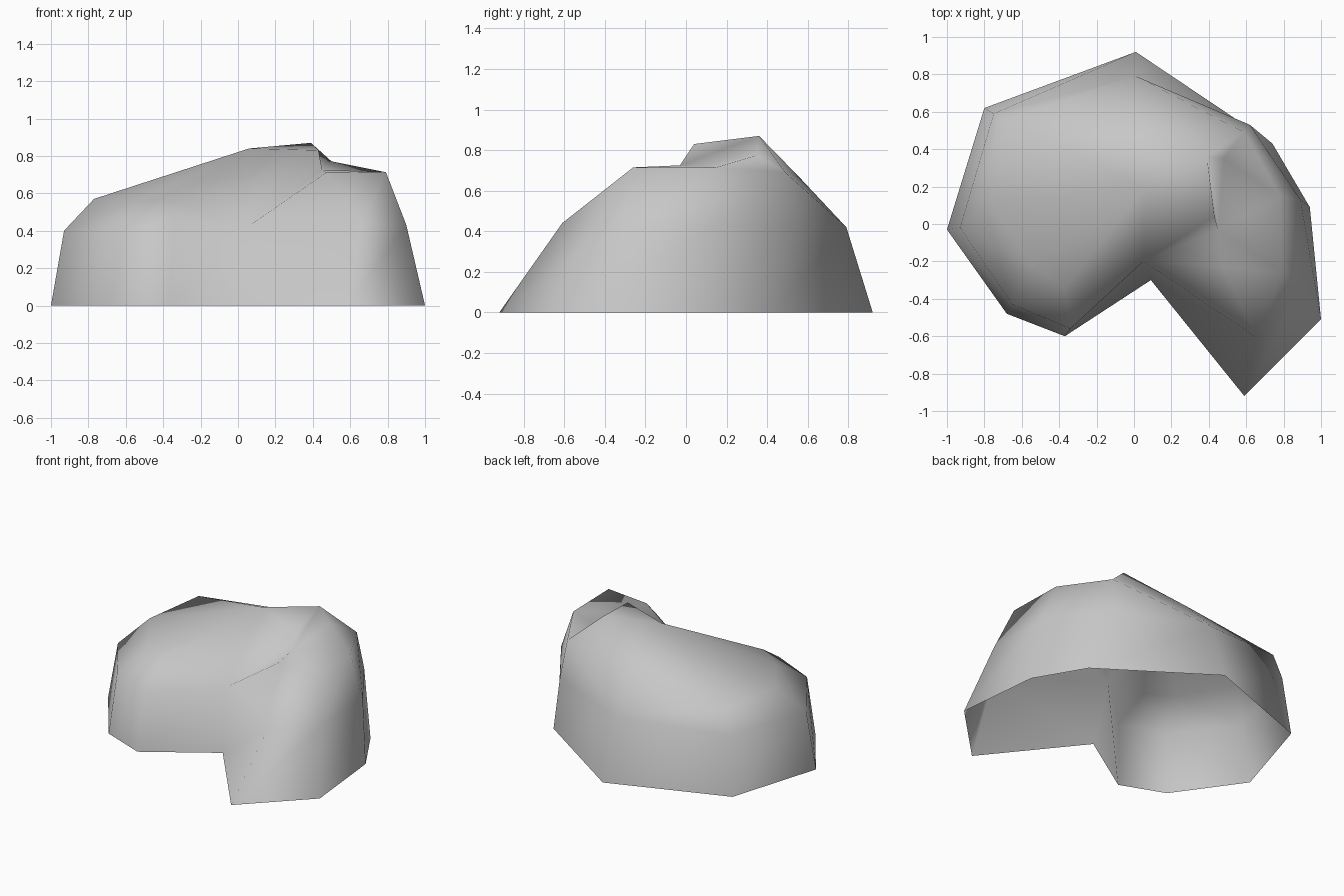
import bpy, bmesh

if "Cube" in bpy.data.objects:
    bpy.data.objects.remove(bpy.data.objects["Cube"])

# Each column climbs the rock wall: foot (x, y), shoulder (x, y, z), rim (x, y, z)
# The notch column has no rim: its shoulder runs straight up into the valley
columns = [
    ((-1.0, -.03), (-.93, -.02, .40), (-.77, .11, .57)),
    ((-.68, -.48), (-.65, -.43, .41), (-.55, -.22, .56)),
    ((-.37, -.60), (-.34, -.56, .42), (-.37, -.34, .565)),
    ((.09, -.30), (.05, -.20, .42), None),
    ((.59, -.92), (.66, -.61, .44), (.47, -.23, .71)),
    ((1.0, -.51), (.90, -.33, .43), (.79, -.26, .715)),
    ((.94, .09), (.89, .13, .43), (.78, .15, .715)),
    ((.74, .43), (.62, .53, .43), (.59, .49, .69)),
    ((.01, .92), (.01, .79, .42), (.02, .56, .665)),
    ((-.80, .62), (-.75, .59, .41), (-.70, .56, .575)),
]

bm = bmesh.new()
foot = [bm.verts.new((*c[0], 0)) for c in columns]
mid = [bm.verts.new(c[1]) for c in columns]
rim = [bm.verts.new(c[2]) if c[2] else m for c, m in zip(columns, mid)]

# Walls, open underneath
n = len(columns)
for i in range(n):
    j = (i + 1) % n
    bm.faces.new((foot[i], foot[j], mid[j], mid[i]))
    if i == 7:      # back right corner folds along its diagonal
        bm.faces.new((mid[i], mid[j], rim[i]))
        bm.faces.new((mid[j], rim[j], rim[i]))
    else:
        loop = dict.fromkeys((mid[i], mid[j], rim[j], rim[i]))
        bm.faces.new(list(loop))

# Crown with a small step above the lower ledge on the right
ledge, step, peak, crown, back = [bm.verts.new(p) for p in (
    (.45, -.03, .725), (.43, .04, .83), (.39, .36, .87),
    (.06, .19, .84), (.48, .35, .775))]
for f in ((rim[3], ledge, step), (rim[3], step, crown), (step, peak, crown),
          (ledge, back, peak, step), (rim[6], back, ledge),
          (rim[6], rim[7], back), (back, rim[7], peak),
          (rim[7], rim[8], peak), (rim[8], crown, peak)):
    bm.faces.new(f)
for i in (3, 4, 5):
    bm.faces.new((rim[i], rim[i + 1], ledge))
for i in (8, 9, 0, 1, 2):
    bm.faces.new((rim[i], rim[(i + 1) % n], crown))

for f in bm.faces:
    f.smooth = True
mesh = bpy.data.meshes.new("rock")
bm.to_mesh(mesh)
bm.free()

# Single grey stone colour
stone = bpy.data.materials.new("stone grey")
stone.diffuse_color = (.57, .57, .57, 1)
stone.use_nodes = True
stone.node_tree.nodes["Principled BSDF"].inputs["Base Color"].default_value = stone.diffuse_color
mesh.materials.append(stone)
rock = bpy.data.objects.new("rock", mesh)
bpy.context.collection.objects.link(rock)
